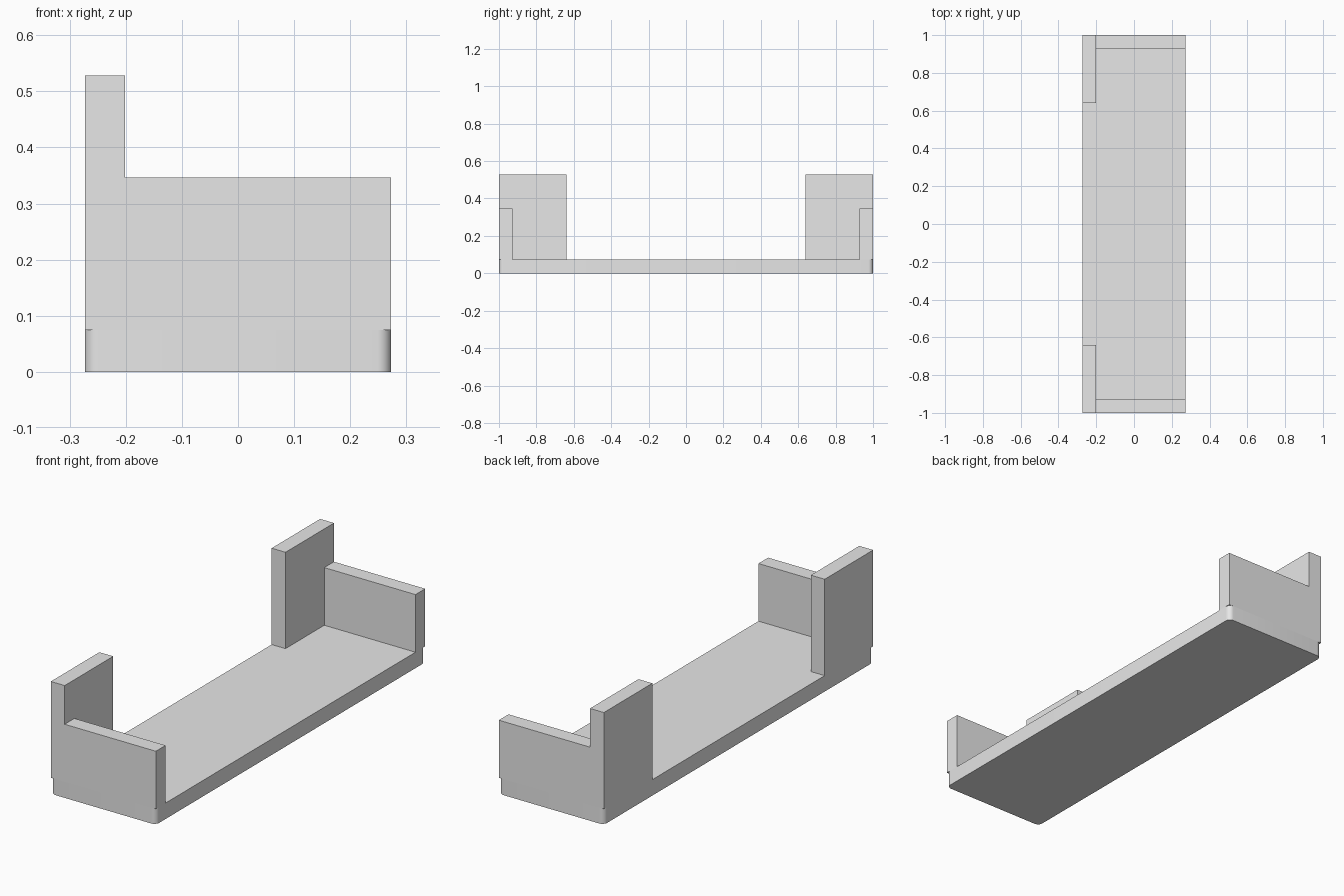
import bpy, bmesh, math
from mathutils import Vector

cube = bpy.data.objects.get("Cube")
if cube:
    bpy.data.objects.remove(cube, do_unlink=True)

HX, HY = 0.273, 1.0        # half width and half length
BASE, LOW, HIGH = 0.075, 0.346, 0.528
WALL = 0.072               # wall thickness
WING = 0.64                # inner end of the side walls

grey = bpy.data.materials.new("light_grey")
grey.use_nodes = True
grey.diffuse_color = (0.8, 0.8, 0.8, 1)
grey.node_tree.nodes["Principled BSDF"].inputs["Base Color"].default_value = (0.8, 0.8, 0.8, 1)


def prism(name, points, direction, corner=0.0):
    """Extrude a flat outline, optionally rounding its corner edges."""
    bm = bmesh.new()
    face = bm.faces.new([bm.verts.new(p) for p in points])
    out = bmesh.ops.extrude_face_region(bm, geom=[face])
    moved = [v for v in out["geom"] if isinstance(v, bmesh.types.BMVert)]
    bmesh.ops.translate(bm, verts=moved, vec=Vector(direction))
    if corner:
        edges = [e for e in bm.edges
                 if abs((e.verts[0].co - e.verts[1].co).normalized().z) > 0.9]
        bmesh.ops.bevel(bm, geom=edges, offset=corner, segments=8,
                        profile=0.5, affect='EDGES')
    bmesh.ops.recalc_face_normals(bm, faces=bm.faces)
    mesh = bpy.data.meshes.new(name)
    bm.to_mesh(mesh)
    bm.free()
    mesh.materials.append(grey)
    obj = bpy.data.objects.new(name, mesh)
    bpy.context.collection.objects.link(obj)
    return obj


# Base plate with rounded upright corners
base = prism("base_plate", [(-HX, -HY, 0), (HX, -HY, 0), (HX, HY, 0), (-HX, HY, 0)],
             (0, 0, BASE), corner=0.025)
bpy.ops.object.select_all(action='DESELECT')
base.select_set(True)
bpy.context.view_layer.objects.active = base
bpy.ops.object.shade_smooth_by_angle(angle=math.radians(30))

# Stepped end walls and the tall side walls that join them
inner = -HX + WALL
step = [(-HX, BASE), (HX, BASE), (HX, LOW), (inner, LOW), (inner, HIGH), (-HX, HIGH)]
for label, s in (("front", -1), ("back", 1)):
    prism(label + "_end_wall", [(x, s * HY, z) for x, z in step], (0, -s * WALL, 0))
    y0, y1 = s * (HY - WALL), s * WING
    prism(label + "_side_wall",
          [(-HX, y0, BASE), (inner, y0, BASE), (inner, y0, HIGH), (-HX, y0, HIGH)],
          (0, y1 - y0, 0))
